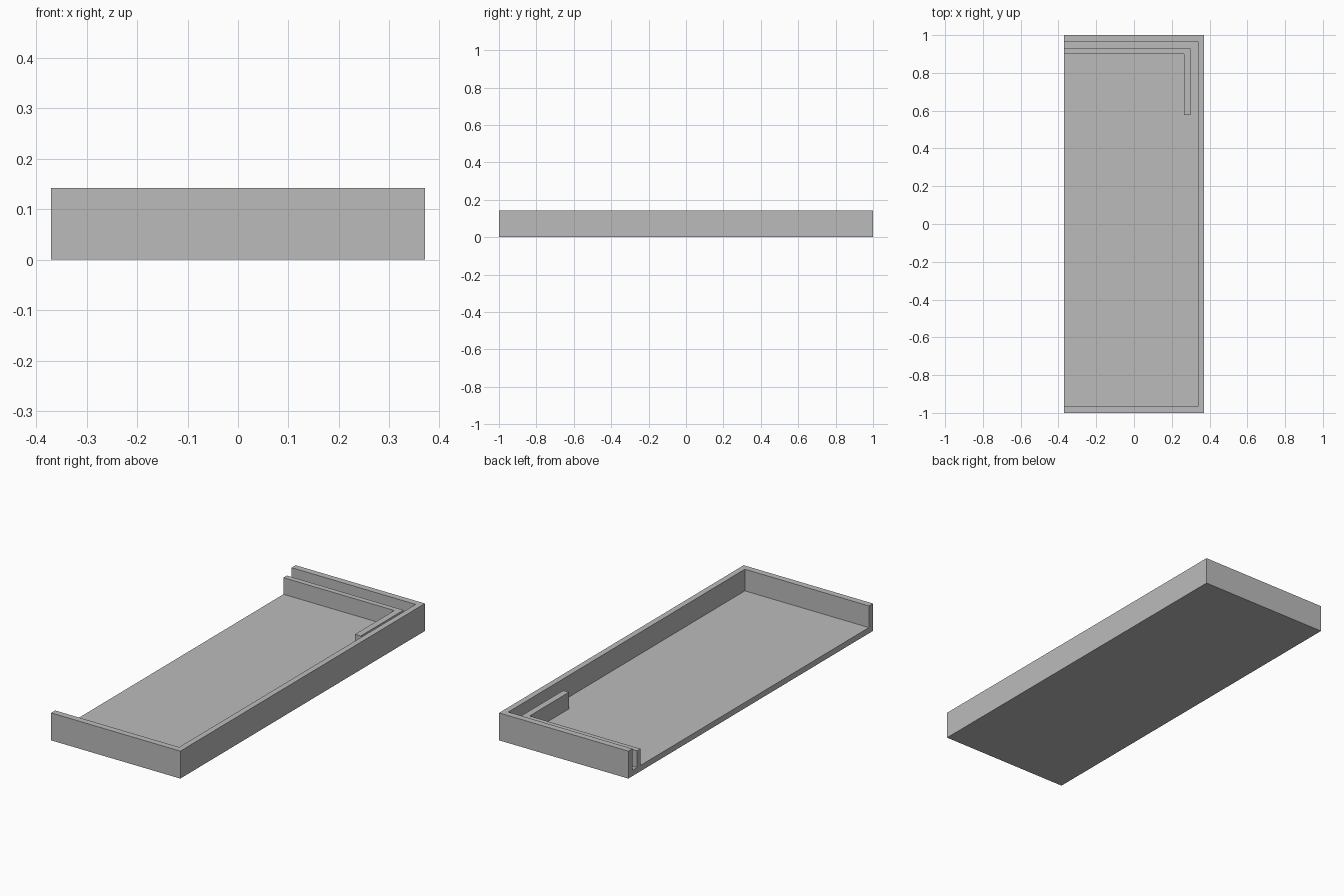
import bpy
import bmesh

cube = bpy.data.objects.get("Cube")
if cube:
    bpy.data.objects.remove(cube, do_unlink=True)

# Single plain grey for the whole tray
GREY = (0.5, 0.5, 0.5, 1.0)
grey = bpy.data.materials.new("plain grey")
grey.use_nodes = True
grey.diffuse_color = GREY
grey.node_tree.nodes["Principled BSDF"].inputs["Base Color"].default_value = GREY

HALF_X, HALF_Y = 0.37, 1.0
FLOOR, RIM, RIB_TOP = 0.03, 0.142, 0.116
WALL = 0.033


def extrude_outline(name, outline, bottom, top):
    """Extrude a flat outline (counter-clockwise) upward into a solid."""
    bm = bmesh.new()
    base = bm.faces.new([bm.verts.new((x, y, bottom)) for x, y in outline])
    new = bmesh.ops.extrude_face_region(bm, geom=[base])["geom"]
    verts = [v for v in new if isinstance(v, bmesh.types.BMVert)]
    bmesh.ops.translate(bm, verts=verts, vec=(0, 0, top - bottom))
    bmesh.ops.recalc_face_normals(bm, faces=bm.faces)
    mesh = bpy.data.meshes.new(name)
    bm.to_mesh(mesh)
    bm.free()
    mesh.materials.append(grey)
    obj = bpy.data.objects.new(name, mesh)
    bpy.context.collection.objects.link(obj)
    return obj


# Floor plate
extrude_outline("floor_plate", [(-HALF_X, -HALF_Y), (HALF_X, -HALF_Y),
                                (HALF_X, HALF_Y), (-HALF_X, HALF_Y)], 0, FLOOR)

# Three-sided outer wall, open along one long side
inner_x, inner_y = HALF_X - 0.03, HALF_Y - WALL
extrude_outline("outer_wall", [
    (-HALF_X, -HALF_Y), (HALF_X, -HALF_Y), (HALF_X, HALF_Y), (-HALF_X, HALF_Y),
    (-HALF_X, inner_y), (inner_x, inner_y), (inner_x, -inner_y), (-HALF_X, -inner_y),
], FLOOR, RIM)

# Lower L-shaped rib that leaves a narrow channel along the back corner
rib_x, rib_y, rib_end = 0.298, 0.928, 0.578
extrude_outline("inner_rib", [
    (-HALF_X, rib_y - 0.028), (rib_x - WALL, rib_y - 0.028), (rib_x - WALL, rib_end),
    (rib_x, rib_end), (rib_x, rib_y), (-HALF_X, rib_y),
], FLOOR, RIB_TOP)
